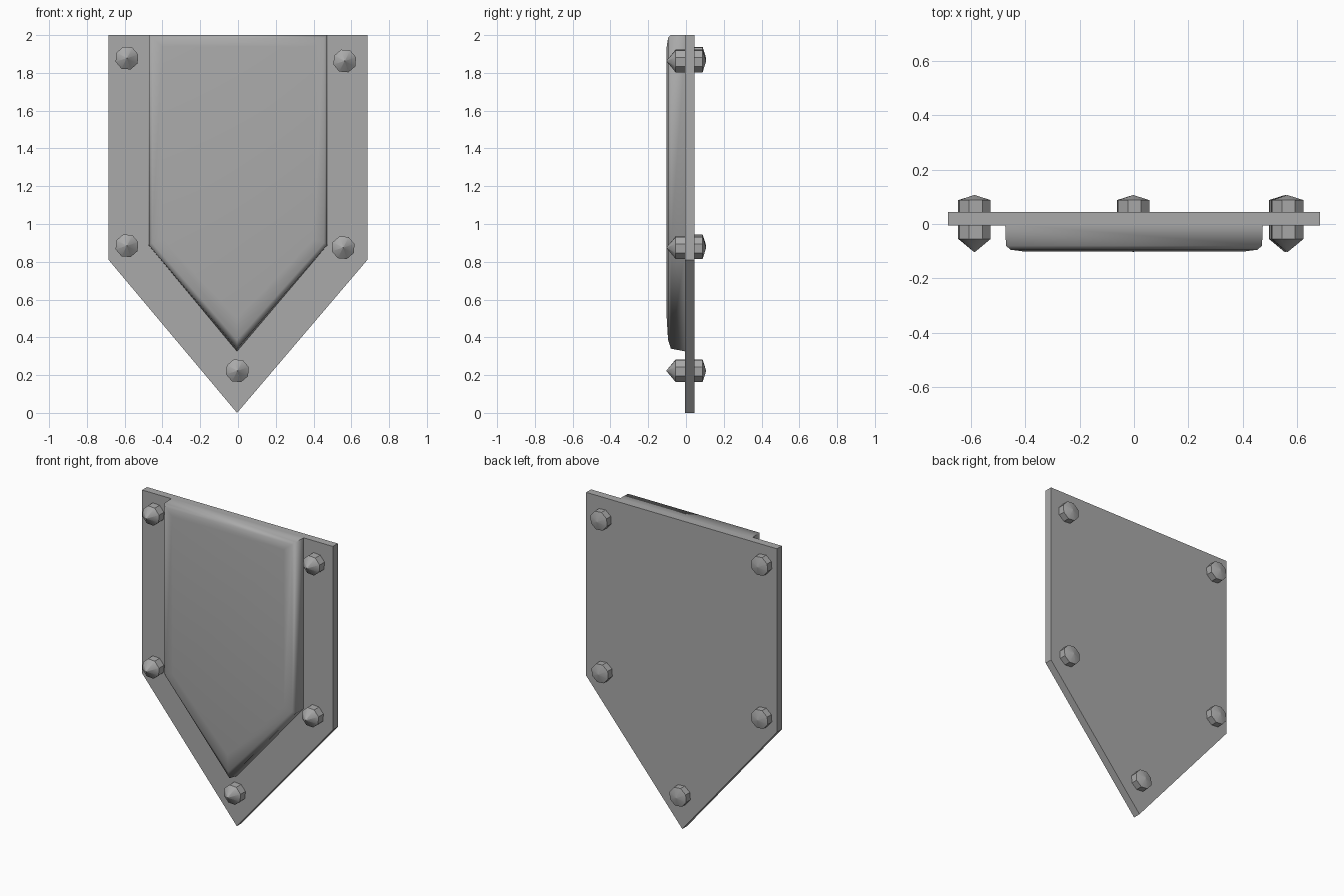
import bpy, bmesh, math
from mathutils import Vector

cube = bpy.data.objects.get("Cube")
if cube:
    bpy.data.objects.remove(cube, do_unlink=True)

# One plain grey for everything
grey = bpy.data.materials.new("grey_metal")
grey.use_nodes = True
COLOUR = (0.4, 0.4, 0.4, 1)
grey.diffuse_color = COLOUR
grey.node_tree.nodes["Principled BSDF"].inputs["Base Color"].default_value = COLOUR


def loft(name, rings, angle):
    """Skin a stack of equal-length rings and cap both ends."""
    bm = bmesh.new()
    loops = [[bm.verts.new(p) for p in ring] for ring in rings]
    n = len(loops[0])
    for a, b in zip(loops, loops[1:]):
        for i in range(n):
            j = (i + 1) % n
            bm.faces.new((a[i], a[j], b[j], b[i]))
    bm.faces.new(loops[0])
    bm.faces.new(loops[-1])
    bmesh.ops.recalc_face_normals(bm, faces=bm.faces)
    mesh = bpy.data.meshes.new(name)
    bm.to_mesh(mesh)
    bm.free()
    mesh.materials.append(grey)
    obj = bpy.data.objects.new(name, mesh)
    bpy.context.collection.objects.link(obj)
    bpy.ops.object.select_all(action='DESELECT')
    obj.select_set(True)
    bpy.context.view_layer.objects.active = obj
    bpy.ops.object.shade_smooth_by_angle(angle=math.radians(angle))
    return obj


def outline(half, top, shoulder, tip, y):
    """Five-sided shield outline at depth y."""
    return [Vector((x, y, z)) for x, z in
            ((-half, top), (half, top), (half, shoulder), (-0.005, tip), (-half, shoulder))]


# Back plate
loft("back_plate", [outline(0.685, 2, 0.81, 0, y) for y in (0.045, -0.005)], 30)

# Raised front panel with a softened front rim
loft("raised_panel", [
    outline(0.475, 2.0, 0.89, 0.325, 0.0),
    outline(0.472, 2.0, 0.89, 0.34, -0.08),
    outline(0.455, 1.985, 0.90, 0.385, -0.095),
    outline(0.40, 1.94, 0.92, 0.50, -0.102)], 62)

# Bolts: pointed in front, shallow domed heads behind
PROFILE = ((-0.103, 0.002), (-0.055, 0.063), (0.088, 0.063), (0.106, 0.003))
SIDES = 8
SPOTS = {"upper_right": (-0.588, 1.878), "upper_left": (0.565, 1.863),
         "lower_right": (-0.588, 0.885), "lower_left": (0.557, 0.875),
         "bottom": (-0.003, 0.223)}
for place, (cx, cz) in SPOTS.items():
    rings = []
    for y, r in PROFILE:
        turns = [math.tau * (i + 0.4) / SIDES for i in range(SIDES)]
        rings.append([Vector((cx + r * math.cos(t), y, cz + r * math.sin(t))) for t in turns])
    loft("bolt_" + place, rings, 30)
